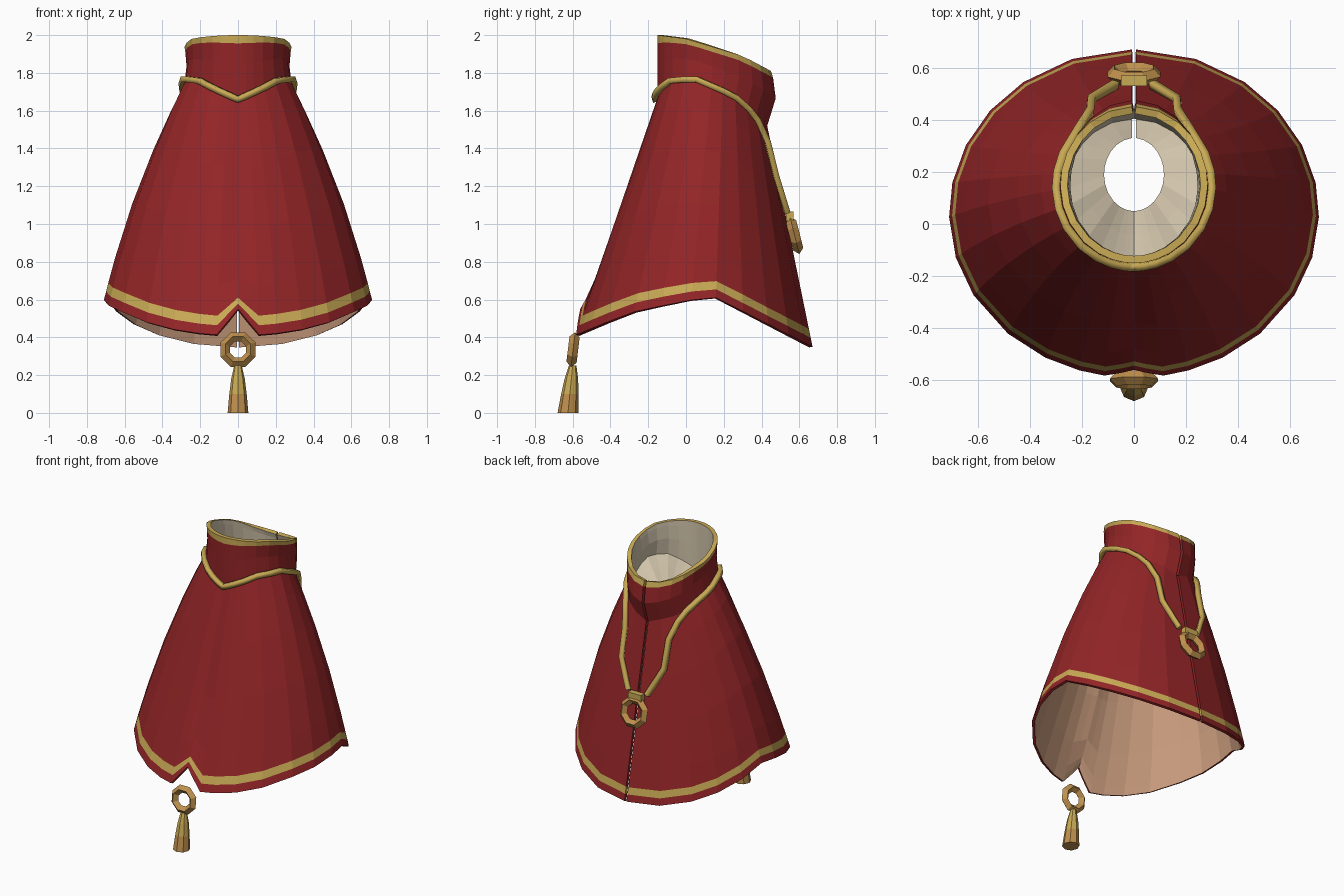
import bpy, bmesh, math
from mathutils import Vector, Euler

cube = bpy.data.objects.get("Cube")
if cube:
    bpy.data.objects.remove(cube, do_unlink=True)


def material(name, rgb):
    m = bpy.data.materials.new(name)
    m.use_nodes = True
    m.diffuse_color = (*rgb, 1)
    m.node_tree.nodes["Principled BSDF"].inputs["Base Color"].default_value = (*rgb, 1)
    return m


RED = material("red cloth", (0.29, 0.018, 0.02))
GOLD = material("gold trim", (0.58, 0.4, 0.09))
BRONZE = material("bronze", (0.52, 0.28, 0.075))
CREAM = material("cream lining", (0.66, 0.57, 0.42))
PEACH = material("peach lining", (0.6, 0.34, 0.21))


def lookup(table, v):
    """Piecewise linear value from (key, value) pairs."""
    for (k0, v0), (k1, v1) in zip(table, table[1:]):
        if v <= k1:
            return v0 + (v1 - v0) * max(0, v - k0) / (k1 - k0)
    return table[-1][1]


def add_object(name, bm, mats):
    mesh = bpy.data.meshes.new(name)
    bm.to_mesh(mesh)
    bm.free()
    for m in mats:
        mesh.materials.append(m)
    ob = bpy.data.objects.new(name, mesh)
    bpy.context.collection.objects.link(ob)
    return ob


def loft(name, rows, mats, bands=(), closed=False, caps=False):
    """Skin rows of points, top to bottom; bands lists the rows given the second material."""
    bm = bmesh.new()
    grid = [[bm.verts.new(p) for p in row] for row in rows]
    n = len(rows[0])
    for r in range(len(grid) - 1):
        for c in range(n if closed else n - 1):
            d = (c + 1) % n
            f = bm.faces.new((grid[r][c], grid[r + 1][c], grid[r + 1][d], grid[r][d]))
            f.material_index = 1 if r in bands else 0
    if caps:
        bm.faces.new(grid[0])
        bm.faces.new(grid[-1][::-1])
    return add_object(name, bm, mats)


def thicken(ob, depth):
    mod = ob.modifiers.new("thickness", "SOLIDIFY")
    mod.thickness = depth
    mod.offset = -1
    mod.material_offset = 2


# Angles run around the body: zero at the front, pi at the open back seam
half = [0.07, 0.16, 0.3, 0.5, 0.75, 1.05, 1.3, 1.55, 1.76, 2, 2.25, 2.5, 2.8, math.pi]
angles = [-a for a in reversed(half)] + [0] + half
NECK_Z = [(0, 1.66), (0.8, 1.765), (1.3, 1.765), (1.95, 1.68), (2.3, 1.6), (math.pi, 1.52)]
HEM_Z = [(-0.59, 0.41), (-0.3, 0.53), (0, 0.595), (0.16, 0.61), (0.67, 0.35)]
TOP_Z = [(-0.15, 2), (0, 1.98), (0.3, 1.89), (0.45, 1.81)]


def oval(a, rx, ry, cy):
    x = rx * math.sin(a)
    if abs(a) > 3.1:
        x = math.copysign(0.008, a)
    return x, cy - ry * math.cos(a)


def neck(a):
    x, y = oval(a, 0.285, 0.29, 0.14)
    return Vector((x, y, lookup(NECK_Z, abs(a))))


def cape_point(a, t):
    hx, hy = oval(a, 0.71, 0.63, 0.04)
    notch = max(0, 1 - abs(a) / 0.16)
    hem = Vector((hx, hy + 0.03 * notch, lookup(HEM_Z, hy)))
    p = neck(a).lerp(hem, t)
    if abs(a) < 3.1:
        p.x *= 1 + 0.09 * math.sin(math.pi * t ** 0.7)
    p.z += 0.14 * notch * t ** 4
    return p


# Cape with a gold band above the hem
steps = [0, 0.12, 0.3, 0.55, 0.8, 0.92, 0.96, 1]
cape = loft("cape", [[cape_point(a, t) for a in angles] for t in steps],
            [RED, GOLD, PEACH, PEACH], bands=[5])
thicken(cape, 0.018)


# Standing collar with a gold rim
def collar_point(a, s):
    x, y = oval(a, 0.283, 0.3, 0.15)
    p = neck(a).lerp(Vector((x, y, lookup(TOP_Z, y))), s)
    back = max(0, -math.cos(a))
    p.y += 0.035 * back * math.sin(math.pi * s)
    if abs(a) < 3.1:
        p.x *= 1 - 0.04 * math.sin(math.pi * s)
    return p


collar = loft("collar", [[collar_point(a, s) for a in angles] for s in (1, 0.87, 0.5, 0)],
              [RED, GOLD, CREAM, CREAM], bands=[0])
thicken(collar, 0.028)


# Funnel lining inside the neck, leaving a round opening
def funnel_point(a, s):
    x, y = oval(a, 0.115, 0.14, 0.19)
    start = neck(a)
    inner = Vector((start.x * 0.93, 0.14 + (start.y - 0.14) * 0.93, start.z + 0.01))
    return inner.lerp(Vector((x, y, (start.z + 1.55) / 2)), s)


loft("neck_lining", [[funnel_point(a, s) for a in angles] for s in (1, 0.5, 0)], [CREAM])

# Gold cord around the neck and down both sides of the back seam
side = [(a, 0) for a in half if a < 2.3] + [(2.45, 0.03), (2.66, 0.11), (2.76, 0.26), (3.0, 0.4)]
path = [(-a, t) for a, t in reversed(side)] + [(0, 0)] + side
curve = bpy.data.curves.new("neck_cord", "CURVE")
curve.dimensions = "3D"
curve.bevel_depth = 0.021
curve.bevel_resolution = 0
curve.use_fill_caps = True
spline = curve.splines.new("POLY")
spline.points.add(len(path) - 1)
for point, (a, t) in zip(spline.points, path):
    p = cape_point(a, t) + Vector((math.sin(a), -math.cos(a), 0)) * 0.014
    point.co = (*p, 1)
curve.materials.append(GOLD)
bpy.context.collection.objects.link(bpy.data.objects.new("neck_cord", curve))


# Octagonal rings
def ring(name, centre, major, minor, lean):
    rows = []
    turn = Euler((lean, 0, 0)).to_matrix()
    for i in range(4):
        b = math.tau * i / 4
        r = major + minor * math.cos(b)
        row = []
        for j in range(8):
            a = math.tau * (j + 0.5) / 8
            p = Vector((r * math.cos(a), minor * math.sin(b), r * math.sin(a)))
            row.append(turn @ p + Vector(centre))
        rows.append(row)
    ob = loft(name, rows + [rows[0]], [BRONZE], closed=True)
    bm = bmesh.new()
    bm.from_mesh(ob.data)
    bmesh.ops.remove_doubles(bm, verts=bm.verts, dist=0.0001)
    bmesh.ops.recalc_face_normals(bm, faces=bm.faces)
    bm.to_mesh(ob.data)
    bm.free()


ring("front_ring", (0, -0.598, 0.335), 0.073, 0.027, -0.12)
ring("back_ring", (0, 0.575, 0.94), 0.082, 0.028, 0.25)

# Small loop joining the cord ends to the back ring
bm = bmesh.new()
bmesh.ops.create_cube(bm, size=1)
for v in bm.verts:
    v.co = Vector((v.co.x * 0.1, v.co.y * 0.04 + 0.55, v.co.z * 0.05 + 1.04))
add_object("cord_loop", bm, [GOLD])

# Hanging tassel, gold at the top and bronze below
rows = []
for z, r in [(0.25, 0.02), (0.18, 0.036), (0.1, 0.046), (0, 0.055)]:
    y = -0.625 + 0.1 * z
    rows.append([(r * math.cos(math.tau * j / 8), y + r * math.sin(math.tau * j / 8), z)
                 for j in range(8)])
loft("tassel", rows, [BRONZE, GOLD], bands=[0, 1], closed=True, caps=True)
